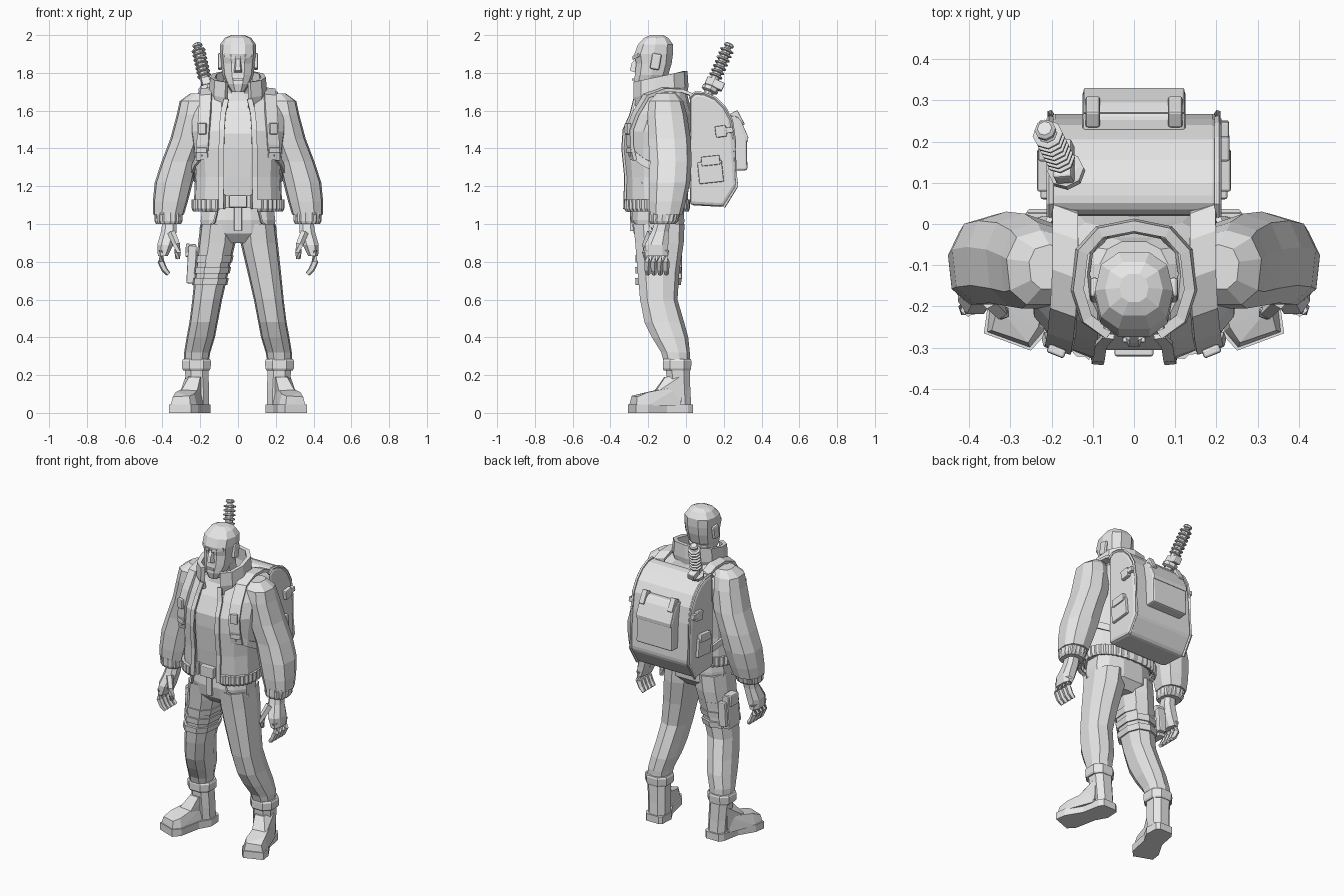
import bpy, bmesh, math
from mathutils import Vector, Matrix

grey = bpy.data.materials.new("plain_grey")
grey.diffuse_color = (0.8, 0.8, 0.8, 1)


def finish(name, bm, mirror=False, thick=0, bevel=0):
    bmesh.ops.recalc_face_normals(bm, faces=bm.faces[:])
    me = bpy.data.meshes.new(name)
    bm.to_mesh(me)
    bm.free()
    me.materials.append(grey)
    ob = bpy.data.objects.new(name, me)
    bpy.context.collection.objects.link(ob)
    if thick:
        m = ob.modifiers.new("thickness", 'SOLIDIFY')
        m.thickness, m.offset = thick, 0
    if bevel:
        m = ob.modifiers.new("bevel", 'BEVEL')
        m.width, m.segments = bevel, 2
    if mirror:
        m = ob.modifiers.new("mirror", 'MIRROR')
        m.use_mirror_merge = False
    return ob


def skin(bm, rings, closed=True, caps=True):
    rows = [[bm.verts.new(p) for p in r] for r in rings]
    n = len(rows[0])
    for a, b in zip(rows, rows[1:]):
        for i in range(n if closed else n - 1):
            j = (i + 1) % n
            bm.faces.new((a[i], a[j], b[j], b[i]))
    if closed and caps:
        bm.faces.new(rows[0])
        bm.faces.new(rows[-1])


def loft(name, rows, n=10, p=0.8, gap=0, tilt=0, rib=0, thick=0, mirror=False):
    """rows: (z, centre x, front y, back y, half width); gap leaves the front open"""
    rings = []
    for z, cx, yf, yb, hw in rows:
        cy, ry = (yf + yb) / 2, (yb - yf) / 2
        g = math.asin((gap / hw) ** (1 / p)) if gap else 0
        ring = []
        for i in range(n):
            a = g + (2 * math.pi - 2 * g) * i / (n - 1) if gap else 2 * math.pi * (i + .5) / n
            s, c = math.sin(a), math.cos(a)
            k = 1 + rib * (i % 2)
            s, c = (k * math.copysign(abs(v) ** p, v) for v in (s, c))
            ring.append((cx + hw * s, cy - ry * c, z - tilt * c))
        rings.append(ring)
    bm = bmesh.new()
    skin(bm, rings, closed=not gap)
    return finish(name, bm, mirror, thick)


def tube(name, pts, n=6, mirror=False):
    """pts: (x, y, z, radius)"""
    P = [Vector(q[:3]) for q in pts]
    rings = []
    for i, q in enumerate(pts):
        d = P[min(i + 1, len(P) - 1)] - P[max(i - 1, 0)]
        rot = d.to_track_quat('Z', 'Y')
        rings.append([P[i] + rot @ Vector((q[3] * math.cos(2 * math.pi * (k + .5) / n),
                                           q[3] * math.sin(2 * math.pi * (k + .5) / n), 0)) for k in range(n)])
    bm = bmesh.new()
    skin(bm, rings)
    return finish(name, bm, mirror)


def ribbon(name, pts, w, across, thick=0.018):
    bm = bmesh.new()
    a = Vector(across).normalized() * w / 2
    skin(bm, [[Vector(p) - a, Vector(p) + a] for p in pts], closed=False)
    return finish(name, bm, True, thick)


def hull(name, pts, mirror=False, bevel=0):
    bm = bmesh.new()
    for q in pts:
        bm.verts.new(q)
    bmesh.ops.convex_hull(bm, input=bm.verts[:])
    return finish(name, bm, mirror, 0, bevel)


def box(name, c, s, rot=(0, 0, 0), mirror=False, bevel=0.006):
    bm = bmesh.new()
    M = Matrix.Translation(c)
    for ang, ax in zip(rot, 'XYZ'):
        M = M @ Matrix.Rotation(math.radians(ang), 4, ax)
    bmesh.ops.create_cube(bm, size=1, matrix=M @ Matrix.Diagonal((*s, 1)))
    return finish(name, bm, mirror, 0, bevel)


def prism(name, outline, x0, x1, bevel=0, axis='x', mirror=False):
    f = (lambda a, b, h: (h, a, b)) if axis == 'x' else (lambda a, b, h: (a, b, h))
    bm = bmesh.new()
    skin(bm, [[f(a, b, h) for a, b in outline] for h in (x0, x1)])
    return finish(name, bm, mirror, 0, bevel)


# Head and neck
loft("head", [(1.70, 0, -.272, -.19, .035), (1.74, 0, -.282, -.13, .062), (1.79, 0, -.274, -.09, .083),
              (1.85, 0, -.268, -.072, .09), (1.90, 0, -.278, -.065, .096), (1.95, 0, -.258, -.065, .095),
              (1.985, 0, -.225, -.09, .07), (2.0, 0, -.19, -.12, .035)], 10)
hull("nose", [(s * x, y, z) for s in (-1, 1) for x, y, z in
              [(.012, -.265, 1.88), (.024, -.262, 1.80), (.014, -.297, 1.812), (.01, -.288, 1.85)]])
hull("brow", [(x, y, z) for x, y, z in [(.01, -.282, 1.87), (.01, -.282, 1.89), (.075, -.252, 1.885),
                                        (.07, -.255, 1.905), (.01, -.25, 1.88), (.07, -.22, 1.895)]], True)
box("mouth", (0, -.281, 1.765), (.055, .012, .012), bevel=.003)
box("ear", (.096, -.16, 1.86), (.022, .05, .085), (-10, 0, 0), True, .009)
loft("neck", [(1.58, 0, -.22, -.05, .08), (1.70, 0, -.215, -.07, .072), (1.78, 0, -.22, -.08, .072)], 8)

# Shirt and open jacket
loft("shirt", [(1.14, 0, -.285, -.02, .195), (1.25, 0, -.297, -.02, .195), (1.40, 0, -.31, 0, .205),
               (1.48, 0, -.31, 0, .22), (1.58, 0, -.265, 0, .22), (1.65, 0, -.222, -.03, .16),
               (1.69, 0, -.215, -.04, .085)], 12)
loft("jacket", [(1.12, 0, -.31, 0, .225), (1.25, 0, -.315, .005, .22), (1.40, 0, -.328, .025, .23),
                (1.49, 0, -.322, .028, .245), (1.58, 0, -.28, .028, .245), (1.65, 0, -.245, .005, .215),
                (1.69, 0, -.24, -.005, .14), (1.70, 0, -.24, -.01, .11)], 13, gap=.085, thick=.02)
loft("jacket_hem", [(1.07, 0, -.315, 0, .222), (1.085, 0, -.325, .005, .228), (1.13, 0, -.325, .005, .228)],
     72, gap=.1, rib=.035, thick=.02)
loft("collar", [(1.64, 0, -.265, -.01, .12), (1.70, 0, -.275, 0, .142), (1.78, 0, -.275, -.005, .135)],
     11, gap=.06, tilt=.03, thick=.026)
ribbon("placket", [(.062, -.272, 1.66), (.08, -.292, 1.58), (.085, -.328, 1.5), (.088, -.335, 1.4),
                   (.088, -.32, 1.25), (.09, -.325, 1.08)], .028, (1, .1, 0), .012)
tube("slit_pocket", [(.21, -.225, 1.2, .011), (.155, -.285, 1.31, .011)], 4, True)

# Sleeves with ribbed cuffs
loft("sleeve", [(1.69, .205, -.16, -.05, .05), (1.65, .225, -.2, -.015, .085), (1.58, .235, -.21, .005, .09),
                (1.45, .265, -.205, .025, .095), (1.33, .31, -.197, .03, .096), (1.22, .34, -.2, .022, .102),
                (1.12, .358, -.2, 0, .094), (1.05, .368, -.195, -.02, .083)], 9, mirror=True)
loft("sleeve_cuff", [(1.0, .368, -.185, -.06, .062), (1.015, .368, -.19, -.045, .07), (1.06, .368, -.19, -.035, .072)],
     40, rib=.06, mirror=True)

# Hands
loft("palm", [(1.02, .362, -.165, -.08, .04), (.96, .366, -.185, -.088, .044), (.89, .385, -.222, -.09, .045),
              (.83, .398, -.222, -.09, .028)], 8, mirror=True)
for i in range(4):
    y = -.205 + .033 * i
    tube("finger", [(.402, y, .86, .02), (.408, y, .80, .019), (.39, y, .76, .017), (.368, y + .003, .735, .013)], 5, True)
tube("thumb", [(.352, -.185, .955, .022), (.325, -.212, .89, .02), (.318, -.215, .85, .018), (.32, -.21, .815, .012)], 5, True)

# Trousers
loft("hips", [(1.12, 0, -.28, -.01, .19), (1.02, 0, -.292, -.005, .203), (.95, 0, -.28, -.008, .2),
              (.90, 0, -.235, -.05, .10)], 12)
loft("trouser_leg", [(1.0, .103, -.285, -.008, .097), (.9, .112, -.275, -.012, .1), (.75, .138, -.262, -.035, .09),
                     (.6, .163, -.248, -.045, .08), (.48, .182, -.225, -.01, .076), (.40, .197, -.185, .012, .076),
                     (.32, .216, -.135, .02, .07), (.25, .222, -.115, .02, .064)], 9, mirror=True)
loft("belt", [(1.085, 0, -.298, -.003, .207), (1.15, 0, -.298, -.003, .205)], 14)
box("belt_buckle", (0, -.306, 1.12), (.095, .03, .065))
box("belt_loop", (.075, -.296, 1.118), (.016, .02, .075), mirror=True, bevel=.003)
box("fly", (0, -.288, 1.025), (.04, .018, .125), bevel=.004)
tube("hip_pocket", [(.11, -.292, 1.075, .007), (.125, -.285, 1.01, .007), (.16, -.252, .98, .007),
                    (.2, -.18, .975, .007)], 4, True)

# Boots, toes turned outward
sole = [(.15, .02), (.17, .036), (.255, .036), (.275, .01), (.295, -.1), (.355, -.2), (.364, -.265),
        (.25, -.307), (.212, -.265), (.185, -.13), (.145, -.06)]
prism("boot_sole", sole, 0, .045, axis='z', mirror=True)
hull("boot_toe", [(.17, -.03, .04), (.285, -.03, .04), (.35, -.2, .04), (.357, -.262, .04), (.252, -.3, .04),
                  (.218, -.26, .04), (.19, -.13, .04), (.345, -.258, .085), (.257, -.288, .09), (.232, -.25, .1),
                  (.33, -.2, .11), (.21, -.12, .13), (.28, -.11, .13), (.19, -.03, .14), (.27, -.03, .14)], True)
hull("boot_instep", [(.175, -.02, .06), (.28, -.02, .06), (.22, -.18, .1), (.31, -.17, .1),
                     (.20, -.115, .19), (.26, -.11, .19), (.17, -.02, .2), (.275, -.02, .2)], True)
loft("boot_shaft", [(.04, .211, -.1, .032, .062), (.12, .213, -.105, .027, .064), (.24, .22, -.11, .024, .066)],
     8, mirror=True)
loft("boot_cuff", [(.225, .22, -.122, .028, .074), (.235, .22, -.128, .032, .08), (.275, .22, -.128, .034, .082),
                   (.285, .22, -.122, .03, .076)], 8, mirror=True)

# Thigh holster on one side
for z, cx, hw in [(.815, -.127, .1), (.755, -.137, .097), (.695, -.147, .094)]:
    loft("thigh_strap", [(z - .018, cx - .003, -.272, -.028, hw), (z + .018, cx + .003, -.275, -.022, hw + .002)], 9)
box("holster", (-.246, -.10, .785), (.045, .11, .2), (0, 3, 0))
box("holster_flap", (-.25, -.10, .86), (.055, .075, .07), (0, 3, 0))
box("holster_pouch", (-.235, -.04, .78), (.05, .035, .15), (0, 3, 0))

# Backpack
side = [(.02, 1.10), (.02, 1.67), (.05, 1.695), (.1, 1.69), (.155, 1.665), (.205, 1.615), (.24, 1.55),
        (.255, 1.45), (.268, 1.2), (.2, 1.09)]
prism("backpack", side, -.21, .21, .022)
tube("backpack_piping", [(.203, y, z, .009) for y, z in side[1:]], 5, True)
prism("back_pocket", [(.22, 1.28), (.22, 1.57), (.262, 1.575), (.288, 1.54), (.322, 1.46), (.325, 1.285)], -.125, .125, .01)
prism("pocket_flap", [(.26, 1.55), (.27, 1.572), (.295, 1.54), (.33, 1.46), (.328, 1.435), (.30, 1.45)], -.122, .122, .004)
box("flap_tab", (.1, .272, 1.555), (.035, .045, .085), (28, 0, 0), True)
box("side_pocket", (.212, .13, 1.275), (.03, .13, .115), (6, 0, 0), True)
box("side_pocket_flap", (.218, .13, 1.335), (.034, .10, .05), (6, 0, 0), True)
box("side_clip", (.217, .185, 1.49), (.03, .06, .06), (8, 0, 0), True)
box("side_clip_strap", (.215, .215, 1.495), (.03, .07, .03), (8, 0, 0), True, .004)

# Carrying straps
ribbon("shoulder_strap", [(.17, .045, 1.64), (.168, .03, 1.685), (.166, -.03, 1.708), (.166, -.12, 1.712),
                          (.17, -.21, 1.678), (.176, -.268, 1.58), (.182, -.298, 1.5), (.186, -.297, 1.42),
                          (.19, -.28, 1.34)], .066, (1, .35, -.1))
ribbon("lower_strap", [(.185, -.29, 1.38), (.222, -.23, 1.33), (.242, -.15, 1.29), (.232, -.05, 1.25),
                       (.19, .04, 1.2)], .04, (0, .2, 1), .014)
box("strap_buckle", (.188, -.308, 1.505), (.045, .022, .06), (0, 0, 22), True)
box("strap_adjuster", (.19, -.296, 1.39), (.06, .024, .03), (0, 0, 22), True)

# Ribbed weapon handle rising from the pack
low, high = Vector((-.15, .10, 1.65)), Vector((-.217, .232, 1.955))
at = lambda t, r: (*low.lerp(high, t), r)
tube("handle_core", [at(0, .024), at(.9, .024), at(.92, .016), at(1, .016)], 8)
tube("handle_guard", [at(.16, .03), at(.18, .045), at(.24, .045), at(.26, .03)], 8)
box("handle_guard_block", low.lerp(high, .3) + Vector((0, .012, 0)), (.045, .1, .045), (-23, -12, 0))
for i in range(7):
    t = .42 + i * .073
    tube("handle_ring", [at(t, .028), at(t + .01, .037), at(t + .03, .037), at(t + .04, .028)], 8)
tube("handle_pommel", [at(.94, .02), at(.95, .026), at(.98, .026), at(1, .018)], 8)
